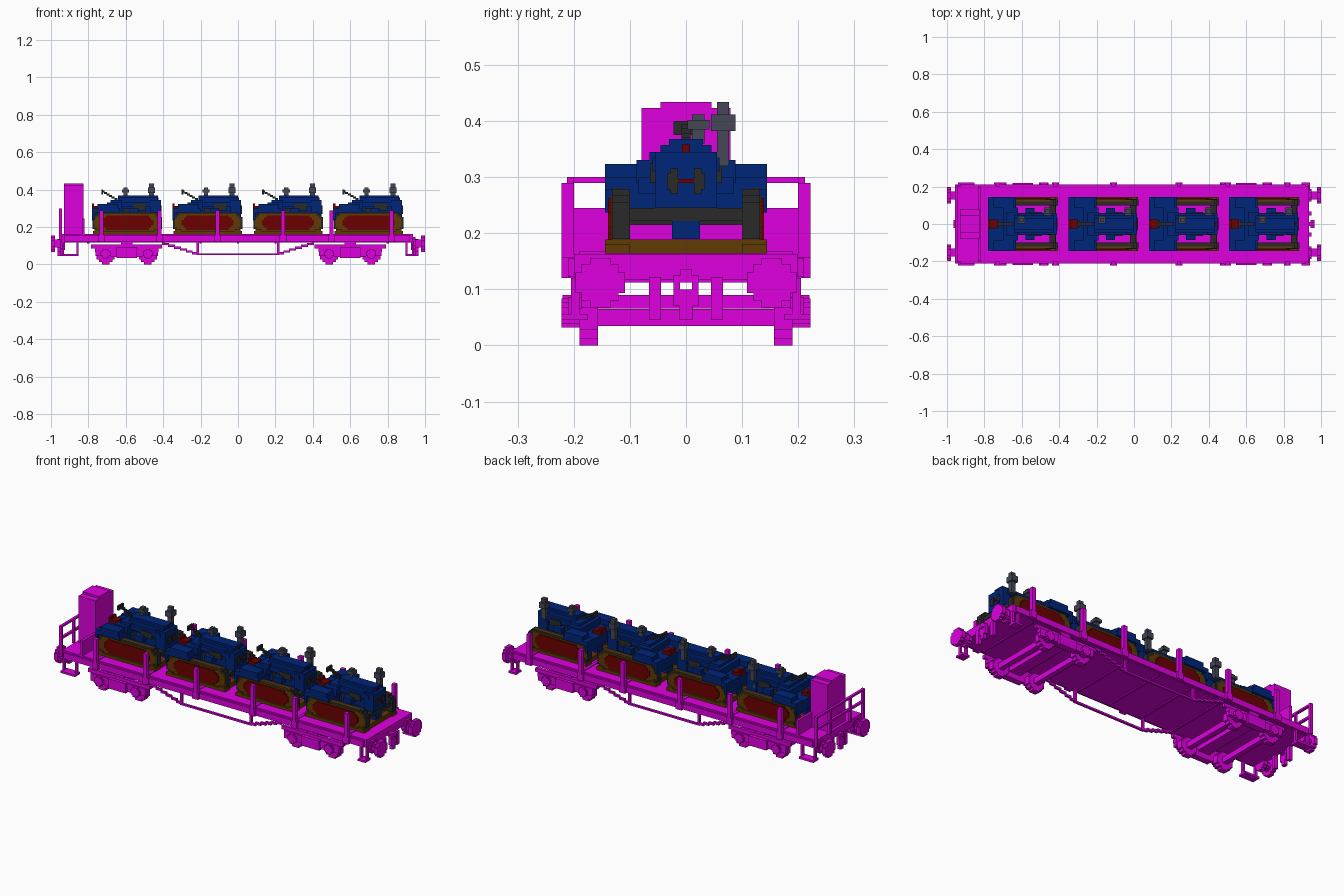
import bpy, bmesh
from mathutils import Matrix, Vector

if "Cube" in bpy.data.objects:
    bpy.data.objects.remove(bpy.data.objects["Cube"])


def material(name, rgb):
    m = bpy.data.materials.new(name)
    m.diffuse_color = (*rgb, 1)
    m.use_nodes = True
    m.node_tree.nodes["Principled BSDF"].inputs["Base Color"].default_value = (*rgb, 1)
    return m


MAGENTA = material("magenta", (0.74, 0.0, 0.74))
BLUE = material("dark blue", (0.0, 0.018, 0.19))
RED = material("dark red", (0.15, 0.0, 0.0))
BROWN = material("olive brown", (0.12, 0.043, 0.001))
DARK = material("charcoal", (0.023, 0.023, 0.023))
SLATE = material("slate grey", (0.058, 0.064, 0.092))


def part(name, mat, boxes, mirror=False, offset=(0, 0, 0)):
    """One object from boxes (x0, x1, y0, y1, z0, z1); mirror repeats them across y."""
    bm = bmesh.new()
    if mirror:
        boxes = boxes + [(a, b, -d, -c, e, f) for a, b, c, d, e, f in boxes]
    for x0, x1, y0, y1, z0, z1 in boxes:
        mid = Vector(((x0 + x1) / 2, (y0 + y1) / 2, (z0 + z1) / 2))
        size = Matrix.Diagonal((x1 - x0, y1 - y0, z1 - z0, 1))
        bmesh.ops.create_cube(bm, size=1, matrix=Matrix.Translation(mid) @ size)
    me = bpy.data.meshes.new(name)
    bm.to_mesh(me)
    bm.free()
    me.materials.append(mat)
    ob = bpy.data.objects.new(name, me)
    ob.location = offset
    bpy.context.collection.objects.link(ob)


def disc(axis, a0, a1, u, z, r):
    """Stepped round made of boxes, lying along x or y; u is the other level axis."""
    out = []
    for w, h in ((1, 0.42), (0.75, 0.75), (0.42, 1)):
        span = (a0, a1, u - r * w, u + r * w) if axis == 'x' else (u - r * w, u + r * w, a0, a1)
        out.append((*span, z - r * h, z + r * h))
    return out


def track_loop(inset, y0, y1):
    """Stepped long oval of a crawler track, shrunk by inset."""
    return [(0.003 + inset + a, 0.375 - inset - a, y0, y1, 0.167 + inset + b, 0.279 - inset - b)
            for a, b in ((0, 0.024), (0.011, 0.012), (0.024, 0))]


# --- Wagon bed -------------------------------------------------------------
STAKE_X = (-0.73, -0.42, -0.11, 0.24, 0.5, 0.82)
part("deck", MAGENTA, [(-0.945, 0.935, -0.2, 0.2, 0.118, 0.163)])
part("deck_edge_rails", MAGENTA, [(-0.93, 0.92, 0.2, 0.21, 0.122, 0.155)], True)
part("floor_beams", MAGENTA, [(x - 0.006, x + 0.006, -0.19, 0.19, 0.112, 0.12)
                              for x in (-0.8, -0.4, -0.2, 0, 0.2, 0.4, 0.8)])
part("deck_battens", MAGENTA, [(x - 0.008, x + 0.008, -0.19, 0.19, 0.16, 0.168) for x in STAKE_X])

# --- Side stakes in pockets ------------------------------------------------
part("side_stakes", MAGENTA, [(x - 0.011, x + 0.011, 0.2, 0.222, 0.13, 0.29)
                              for x in STAKE_X], True)
part("stake_pockets", MAGENTA, [(x - 0.018, x + 0.018, 0.2, 0.222, 0.12, 0.158)
                                for x in STAKE_X], True)

# --- Truss rods under the bed, stepped -------------------------------------
truss = [(-0.22, 0.22, 0.185, 0.197, 0.05, 0.06)]
for s in (-1, 1):
    for i in range(6):
        a, b = sorted((s * (0.21 + i * 0.032), s * (0.245 + i * 0.032)))
        truss.append((a, b, 0.185, 0.197, 0.054 + i * 0.01, 0.066 + i * 0.01))
    truss.append((s * 0.215 - 0.006, s * 0.215 + 0.006, 0.183, 0.197, 0.05, 0.12))
part("truss_rods", MAGENTA, truss, True)

# --- Bogies ----------------------------------------------------------------
for side, cx in (("left", 0.6), ("right", -0.595)):
    wheels, boxes, axles = [], [], []
    for x in (cx - 0.113, cx + 0.113):
        wheels += disc('y', 0.157, 0.19, x, 0.048, 0.048)
        boxes += disc('y', 0.19, 0.222, x, 0.058, 0.026)
        boxes.append((x - 0.055, x + 0.055, 0.19, 0.21, 0.045, 0.068))
        axles.append((x - 0.014, x + 0.014, -0.16, 0.16, 0.035, 0.065))
    part(side + "_wheels", MAGENTA, wheels, True)
    part(side + "_axles", MAGENTA, axles)
    part(side + "_axle_boxes", MAGENTA, boxes, True)
    part(side + "_bogie_frame", MAGENTA, [
        (cx - 0.19, cx + 0.19, 0.185, 0.202, 0.085, 0.106),
        (cx - 0.17, cx + 0.17, 0.185, 0.21, 0.066, 0.086),
        (cx - 0.055, cx + 0.055, 0.185, 0.22, 0.036, 0.09),
        (cx - 0.085, cx + 0.085, 0.185, 0.205, 0.04, 0.068),
        (cx - 0.03, cx + 0.03, 0.12, 0.2, 0.09, 0.12)], True)
    part(side + "_bolster", MAGENTA, [(cx - 0.035, cx + 0.035, -0.19, 0.19, 0.066, 0.09)])

# --- Buffers, hooks, hoses and steps at both ends --------------------------
for name, s in (("left", 1), ("right", -1)):
    def span(a, b):
        return tuple(sorted((s * a, s * b)))

    buf = disc('x', *span(0.978, 1.0), 0.153, 0.112, 0.044)
    buf += disc('x', *span(0.945, 0.98), 0.153, 0.112, 0.022)
    buf += disc('x', *span(0.925, 0.948), 0.153, 0.112, 0.034)
    part(name + "_buffers", MAGENTA, buf, True)
    part(name + "_hook", MAGENTA, [(*span(0.93, 0.965), -0.011, 0.011, 0.112, 0.135),
                                   (*span(0.945, 0.965), -0.022, -0.011, 0.07, 0.125),
                                   (*span(0.945, 0.965), 0.011, 0.022, 0.07, 0.125),
                                   (*span(0.945, 0.965), -0.012, 0.012, 0.045, 0.1)])
    part(name + "_brake_hoses", MAGENTA, [(*span(0.93, 0.95), 0.045, 0.066, 0.045, 0.122)], True)
    inner = 0.895 if s > 0 else 0.852
    part(name + "_corner_steps", MAGENTA, [
        (*span(inner, inner + 0.012), 0.19, 0.205, 0.05, 0.12),
        (*span(0.93, 0.942), 0.19, 0.205, 0.05, 0.12),
        (*span(inner, 0.942), 0.175, 0.222, 0.045, 0.056)], True)

# --- Brake cabin and platform railing --------------------------------------
part("brake_cabin", MAGENTA, [(-0.93, -0.825, -0.079, 0.079, 0.16, 0.423),
                              (-0.93, -0.825, -0.045, 0.045, 0.42, 0.434)])
part("end_board", MAGENTA, [(-0.835, -0.82, -0.2, 0.2, 0.16, 0.245)])
part("platform_railing", MAGENTA, [(-0.957, -0.94, 0.2, 0.212, 0.13, 0.3),
                                   (-0.957, -0.943, 0.0, 0.2, 0.29, 0.3),
                                   (-0.957, -0.943, 0.0, 0.2, 0.225, 0.236),
                                   (-0.957, -0.943, 0.085, 0.097, 0.16, 0.3)], True)

# --- Four crawler tractors --------------------------------------------------
for n in range(4):
    at = (-0.781 + 0.43 * n, 0, 0)
    tag = "tractor_%d_" % (n + 1)

    def add(name, mat, boxes, mirror=False):
        part(tag + name, mat, boxes, mirror, at)

    # Crawler tracks: charcoal tread, brown rim and a red tapered side plate
    add("tracks", DARK, track_loop(0, 0.1, 0.132), True)
    add("track_rims", BROWN, track_loop(0.01, 0.13, 0.134), True)
    add("track_top_guides", BROWN, [(0.04, 0.335, 0.119, 0.132, 0.275, 0.281)], True)
    add("track_side_plates", RED, [(0.05 + a, 0.328 - a, 0.13, 0.139, 0.185 + b, 0.262 - b)
                                   for a, b in ((0, 0.024), (0.011, 0.012), (0.024, 0))], True)
    add("track_runners", BROWN, [(0.006, 0.372, 0.1, 0.144, 0.164, 0.18)], True)
    add("support_planks", BROWN, [(0.015, 0.045, -0.144, 0.144, 0.164, 0.189),
                                  (0.335, 0.365, -0.144, 0.144, 0.164, 0.189)])
    # Rear body, fenders and driver's seat
    add("fenders", BLUE, [(0.0, 0.15, 0.085, 0.144, 0.277, 0.3),
                          (0.03, 0.14, 0.085, 0.144, 0.3, 0.323),
                          (0.0, 0.014, 0.1, 0.144, 0.237, 0.29)], True)
    add("rear_body", BLUE, [(0.0, 0.15, -0.1, 0.1, 0.235, 0.295),
                            (0.08, 0.16, -0.088, 0.088, 0.29, 0.331),
                            (0.1, 0.16, -0.065, 0.065, 0.32, 0.345)])
    add("seat", RED, [(0.01, 0.05, -0.025, 0.025, 0.29, 0.312),
                      (0.0, 0.012, -0.025, 0.025, 0.295, 0.325)])
    add("steering_lever", DARK, [(0.05 + 0.014 * i, 0.066 + 0.014 * i, -0.008, 0.008,
                                  0.385 - 0.008 * i, 0.395 - 0.008 * i) for i in range(6)]
        + [(0.05, 0.06, -0.022, 0.022, 0.375, 0.4)])
    # Stepped hood, engine and chassis
    add("hood", BLUE, [(0.14, 0.352, -0.03, 0.03, 0.3, 0.368),
                       (0.14, 0.352, -0.045, 0.045, 0.25, 0.357),
                       (0.15, 0.34, -0.06, 0.06, 0.31, 0.335),
                       (0.31, 0.368, -0.055, 0.055, 0.245, 0.345),
                       (0.2, 0.25, -0.085, 0.085, 0.27, 0.3),
                       (0.02, 0.36, -0.025, 0.025, 0.19, 0.235)])
    add("engine_block", DARK, [(0.22, 0.29, -0.064, 0.064, 0.29, 0.325),
                               (0.17, 0.2, -0.055, 0.055, 0.25, 0.3)])
    add("cross_axles", DARK, [(0.03, 0.08, -0.1, 0.1, 0.215, 0.245),
                              (0.33, 0.362, -0.1, 0.1, 0.222, 0.245)])
    # Radiator front details
    add("grille_panels", DARK, [(0.36, 0.373, 0.014, 0.028, 0.27, 0.315),
                                (0.36, 0.373, 0.014, 0.034, 0.278, 0.307)], True)
    add("grille_trim", RED, [(0.36, 0.373, -0.014, 0.014, 0.29, 0.297),
                             (0.345, 0.357, -0.007, 0.007, 0.344, 0.358)])
    # Exhaust stack and air cleaner
    add("exhaust", SLATE, [(0.306, 0.332, 0.055, 0.077, 0.32, 0.434),
                           (0.3, 0.338, 0.045, 0.088, 0.382, 0.412),
                           (0.31, 0.33, 0.045, 0.055, 0.27, 0.29)])
    add("air_cleaner", SLATE, [(0.168, 0.19, 0.011, 0.033, 0.36, 0.412),
                               (0.16, 0.198, 0.003, 0.042, 0.385, 0.402)])
